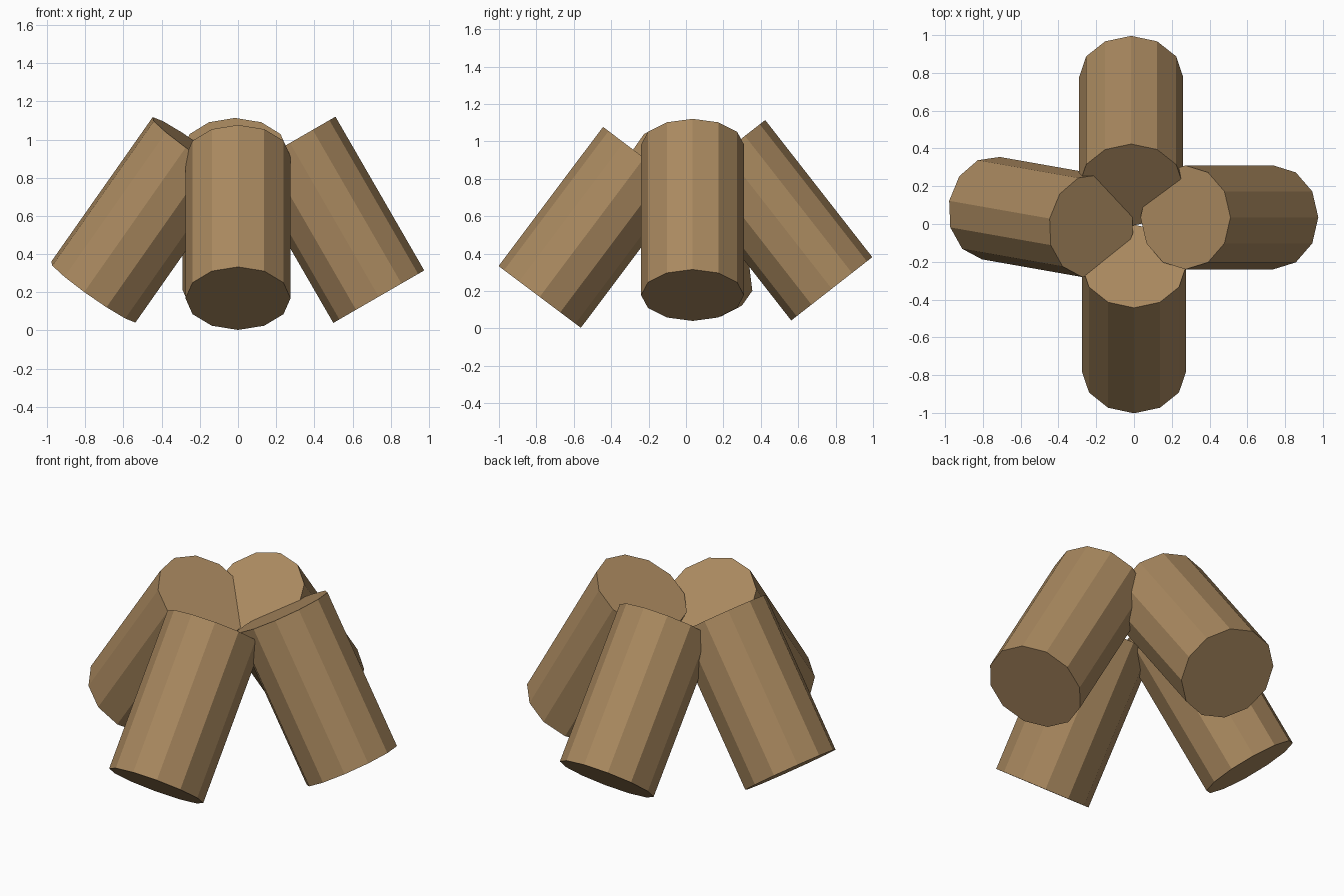
import bpy
import bmesh
from math import radians
from mathutils import Matrix

cube = bpy.data.objects.get("Cube")
if cube:
    bpy.data.objects.remove(cube, do_unlink=True)

RADIUS, LENGTH, SIDES = 0.275, 0.93, 12

# Single bark colour
wood = bpy.data.materials.new("tan_wood")
wood.use_nodes = True
COLOUR = (0.40, 0.25, 0.115, 1)
wood.diffuse_color = COLOUR
wood.node_tree.nodes["Principled BSDF"].inputs["Base Color"].default_value = COLOUR


def add_log(name, centre, heading, tilt):
    """Faceted log whose foot points outward along heading, top leaning inward."""
    bm = bmesh.new()
    bmesh.ops.create_cone(bm, cap_ends=True, segments=SIDES,
                          radius1=RADIUS, radius2=RADIUS, depth=LENGTH)
    mesh = bpy.data.meshes.new(name)
    bm.to_mesh(mesh)
    bm.free()
    mesh.materials.append(wood)
    log = bpy.data.objects.new(name, mesh)
    log.matrix_world = (Matrix.Translation(centre)
                        @ Matrix.Rotation(radians(heading), 4, "Z")
                        @ Matrix.Rotation(radians(-tilt), 4, "Y"))
    bpy.context.collection.objects.link(log)


# Four logs leaning together
add_log("left_log", (0.505, 0.035, 0.58), 0, 30)
add_log("back_log", (-0.015, 0.493, 0.578), 90, 38)
add_log("right_log", (-0.492, 0.037, 0.58), 170, 35.5)
add_log("front_log", (0, -0.503, 0.54), 270, 36.9)
